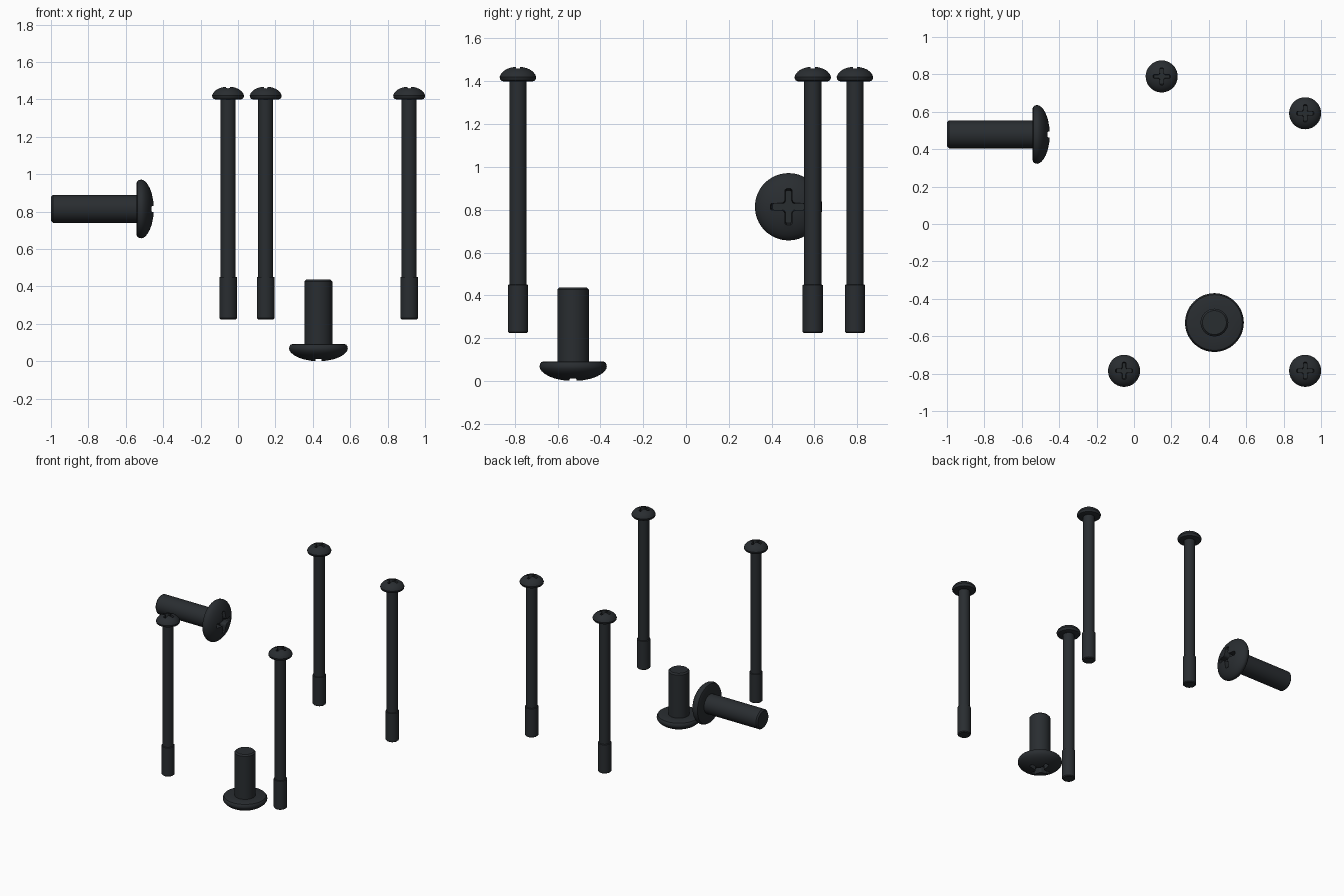
import bpy, bmesh
from math import pi, cos, sin, radians

if "Cube" in bpy.data.objects:
    bpy.data.objects.remove(bpy.data.objects["Cube"])

SIDES = 64


def activate(ob):
    bpy.ops.object.select_all(action='DESELECT')
    ob.select_set(True)
    bpy.context.view_layer.objects.active = ob


def link(name, bm):
    bmesh.ops.recalc_face_normals(bm, faces=bm.faces)
    me = bpy.data.meshes.new(name)
    bm.to_mesh(me)
    bm.free()
    ob = bpy.data.objects.new(name, me)
    bpy.context.collection.objects.link(ob)
    return ob


def lathe(name, profile):
    """Closed solid of revolution; first and last points lie on the axis."""
    bm = bmesh.new()
    rings = [[bm.verts.new((r * cos(2 * pi * i / SIDES), r * sin(2 * pi * i / SIDES), z))
              for i in range(SIDES)] for r, z in profile[1:-1]]
    for a, b in zip(rings, rings[1:]):
        for i in range(SIDES):
            j = (i + 1) % SIDES
            bm.faces.new((a[i], a[j], b[j], b[i]))
    for ring, z in ((rings[0], profile[0][1]), (rings[-1], profile[-1][1])):
        tip = bm.verts.new((0, 0, z))
        for i in range(SIDES):
            bm.faces.new((ring[i], ring[(i + 1) % SIDES], tip))
    return link(name, bm)


def cross_cutter(reach, half, depth):
    """Tapered cross with rounded inner corners and softened arm ends."""
    f = half * 2.1
    quarter = [(reach, -half * 0.6), (reach, half * 0.6), (reach - half * 0.4, half), (f, half)]
    quarter += [(f - (f - half) * sin(t), f - (f - half) * cos(t))
                for t in (radians(22.5), radians(45), radians(67.5))]
    quarter += [(half, f), (half, reach - half * 0.4)]
    outline = []
    for k in range(4):
        c, s = cos(k * pi / 2), sin(k * pi / 2)
        outline += [(x * c - y * s, x * s + y * c) for x, y in quarter]
    bm = bmesh.new()
    top = [bm.verts.new((x, y, 0.03)) for x, y in outline]
    low = [bm.verts.new((x * 0.8, y * 0.8, -depth)) for x, y in outline]
    bm.faces.new(top)
    bm.faces.new(low[::-1])
    n = len(outline)
    for i in range(n):
        j = (i + 1) % n
        bm.faces.new((top[i], low[i], low[j], top[j]))
    return link("cross_cutter", bm)


dark = bpy.data.materials.new("dark_metal")
dark.diffuse_color = (0.022, 0.026, 0.03, 1)
dark.use_nodes = True
dark.node_tree.nodes["Principled BSDF"].inputs["Base Color"].default_value = dark.diffuse_color


def screw(name, profile, reach, half, depth, loc, rot=(0, 0, 0)):
    """Screw with its head crown at the local origin, shank along -z."""
    ob = lathe(name, profile)
    cutter = cross_cutter(reach, half, depth)
    mod = ob.modifiers.new("recess", 'BOOLEAN')
    mod.operation = 'DIFFERENCE'
    mod.solver = 'EXACT'
    mod.object = cutter
    activate(ob)
    bpy.ops.object.modifier_apply(modifier=mod.name)
    bpy.data.objects.remove(cutter)
    ob.data.materials.clear()
    ob.data.materials.append(dark)
    bpy.ops.object.shade_smooth_by_angle(angle=radians(30))
    ob.location, ob.rotation_euler = loc, rot
    return ob


# Long screws: pan head, thin shank, thicker threaded end
long_profile = [(0, 0), (0.02, -0.001), (0.04, -0.006), (0.056, -0.013), (0.07, -0.023),
                (0.08, -0.035), (0.0855, -0.048), (0.0835, -0.058), (0.078, -0.065),
                (0.07, -0.068), (0.04, -0.068), (0.04, -1.017), (0.047, -1.019),
                (0.047, -1.238), (0.041, -1.244), (0, -1.244)]
spots = [(-0.053, -0.785), (0.915, -0.785), (0.915, 0.592), (0.148, 0.789)]
first = screw("long_screw_1", long_profile, 0.052, 0.011, 0.038, (*spots[0], 1.468))
for i, (x, y) in enumerate(spots[1:], 2):
    copy = first.copy()
    copy.name = f"long_screw_{i}"
    copy.location = (x, y, 1.468)
    bpy.context.collection.objects.link(copy)


# Short screws: wide head, stout shank
def short_profile(length):
    return [(0, 0), (0.04, -0.002), (0.08, -0.010), (0.11, -0.021), (0.132, -0.033),
            (0.147, -0.046), (0.155, -0.058), (0.157, -0.067), (0.155, -0.079),
            (0.149, -0.088), (0.139, -0.092), (0.074, -0.092), (0.074, -length + 0.01),
            (0.064, -length), (0, -length)]


screw("side_screw", short_profile(0.55), 0.095, 0.018, 0.05,
      (-0.45, 0.479, 0.814), (0, pi / 2, 0))
screw("bottom_screw", short_profile(0.437), 0.095, 0.018, 0.05,
      (0.43, -0.527, 0), (pi, 0, 0))
